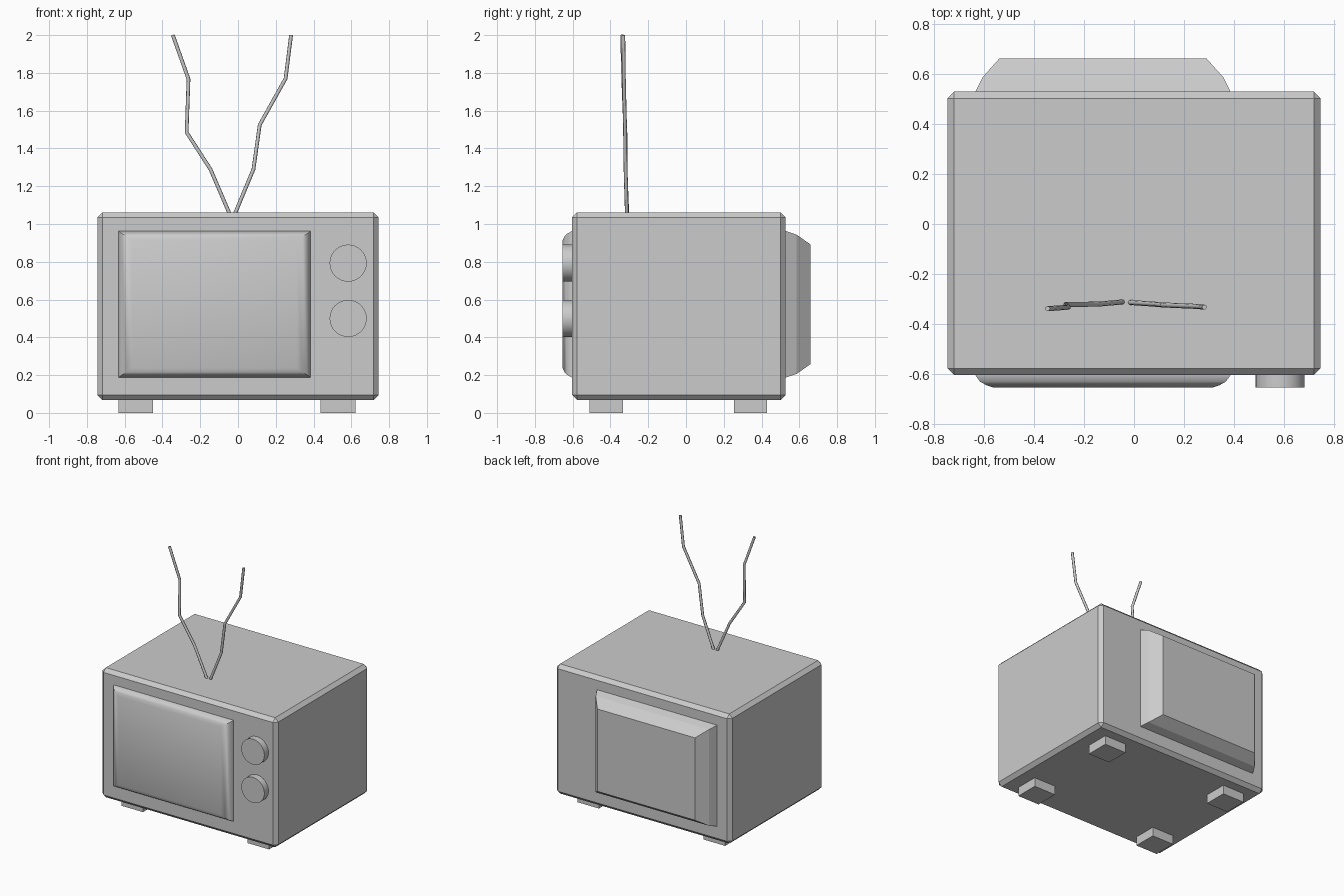
import bpy, bmesh
from math import pi

if "Cube" in bpy.data.objects:
    bpy.data.objects.remove(bpy.data.objects["Cube"])


def box(name, x, y, z, chamfer=0):
    bpy.ops.mesh.primitive_cube_add(size=1, location=(sum(x) / 2, sum(y) / 2, sum(z) / 2))
    ob = bpy.context.object
    ob.name = name
    ob.scale = (x[1] - x[0], y[1] - y[0], z[1] - z[0])
    bpy.ops.object.transform_apply(location=False, rotation=False, scale=True)
    if chamfer:
        mod = ob.modifiers.new("chamfer", 'BEVEL')
        mod.width = chamfer
        mod.segments = 1
    return ob


def stepped_panel(name, x, z, steps):
    """Loft rectangles along y; each step is (y, x inset, z inset)."""
    bm = bmesh.new()
    rings = []
    for y, ix, iz in steps:
        x0, x1, z0, z1 = x[0] + ix, x[1] - ix, z[0] + iz, z[1] - iz
        rings.append([bm.verts.new((px, y, pz))
                      for px, pz in ((x0, z0), (x1, z0), (x1, z1), (x0, z1))])
    for a, b in zip(rings, rings[1:]):
        for i in range(4):
            j = (i + 1) % 4
            bm.faces.new((a[i], a[j], b[j], b[i]))
    bm.faces.new(rings[0])
    bm.faces.new(rings[-1])
    bmesh.ops.recalc_face_normals(bm, faces=bm.faces[:])
    me = bpy.data.meshes.new(name)
    bm.to_mesh(me)
    bm.free()
    ob = bpy.data.objects.new(name, me)
    bpy.context.collection.objects.link(ob)
    return ob


def smooth(ob, angle):
    bpy.ops.object.select_all(action='DESELECT')
    ob.select_set(True)
    bpy.context.view_layer.objects.active = ob
    bpy.ops.object.shade_smooth_by_angle(angle=angle)


# Cabinet
box("cabinet", (-0.745, 0.745), (-0.603, 0.528), (0.068, 1.062), 0.027)

# Bulging screen and tube housing at the back
PANEL_X, PANEL_Z = (-0.633, 0.385), (0.187, 0.963)
screen = stepped_panel("screen", PANEL_X, PANEL_Z,
                       [(-0.59, 0, 0), (-0.603, 0, 0), (-0.629, 0.018, 0.014), (-0.643, 0.043, 0.028),
                        (-0.653, 0.073, 0.05)])
smooth(screen, pi / 4.5)
stepped_panel("back_housing", PANEL_X, PANEL_Z,
              [(0.51, 0, 0), (0.528, 0, 0), (0.585, 0.028, 0.019), (0.66, 0.095, 0.072)])

# Control knobs
for i, z in enumerate((0.793, 0.5)):
    bpy.ops.mesh.primitive_cylinder_add(vertices=32, radius=0.098, depth=0.06,
                                        location=(0.583, -0.623, z), rotation=(pi / 2, 0, 0))
    knob = bpy.context.object
    knob.name = f"knob_{i + 1}"
    smooth(knob, pi / 6)

# Feet
for side, x in (("left", (-0.633, -0.45)), ("right", (0.438, 0.621))):
    for end, y in (("front", (-0.51, -0.333)), ("back", (0.253, 0.43))):
        box(f"{end}_{side}_foot", x, y, (0, 0.075))

# Bent antennas
ANTENNAS = {
    "left_antenna": [(-0.043, -0.311, 1.05), (-0.146, -0.320, 1.29), (-0.272, -0.321, 1.485),
                     (-0.262, -0.332, 1.767), (-0.345, -0.338, 2.0)],
    "right_antenna": [(-0.018, -0.313, 1.05), (0.082, -0.320, 1.29), (0.115, -0.323, 1.525),
                      (0.252, -0.329, 1.77), (0.281, -0.332, 2.0)],
}
for name, pts in ANTENNAS.items():
    cu = bpy.data.curves.new(name, 'CURVE')
    cu.dimensions = '3D'
    cu.bevel_depth = 0.01
    cu.bevel_resolution = 2
    cu.use_fill_caps = True
    sp = cu.splines.new('POLY')
    sp.points.add(len(pts) - 1)
    for p, co in zip(sp.points, pts):
        p.co = (*co, 1)
    bpy.context.collection.objects.link(bpy.data.objects.new(name, cu))
